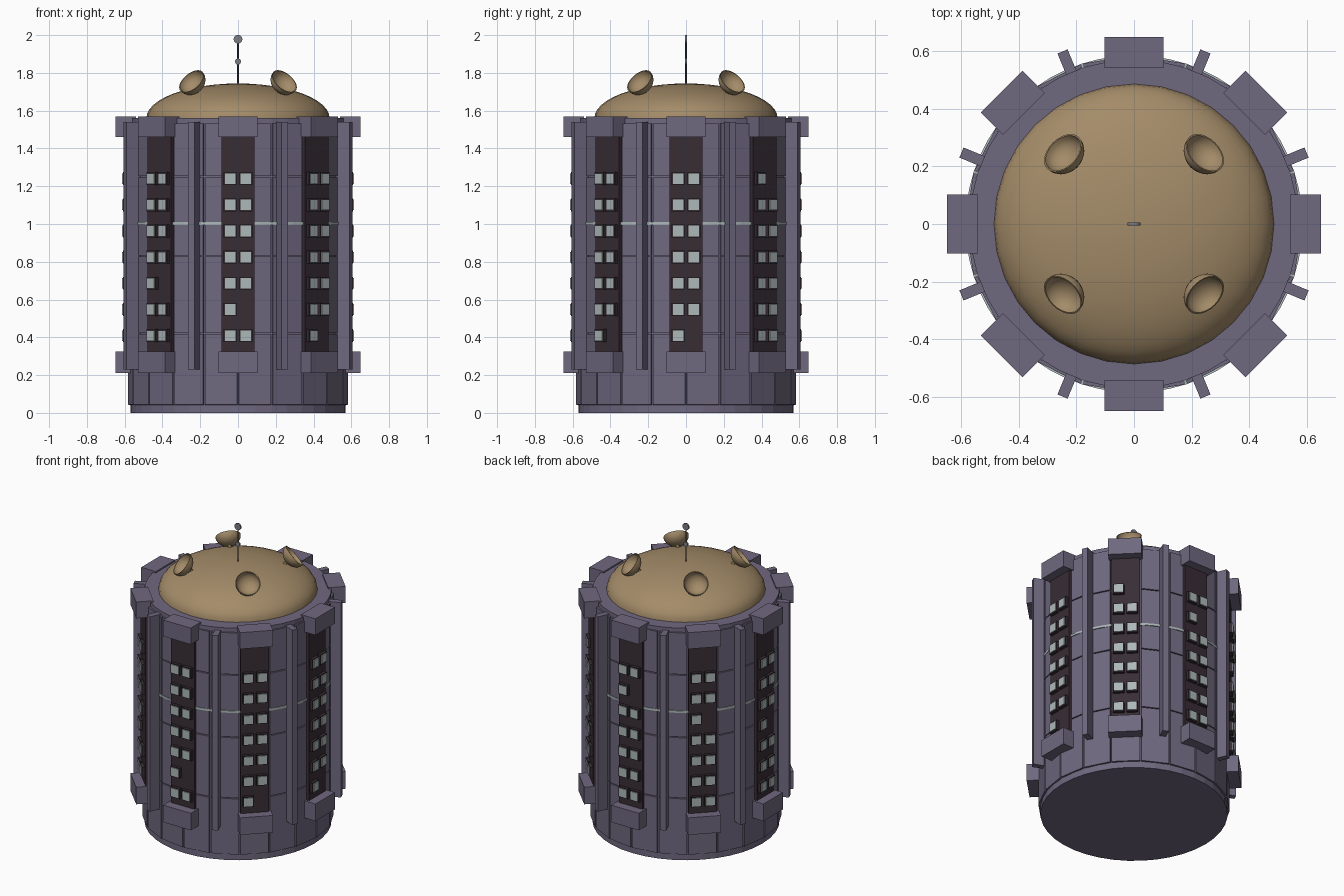
import bpy, bmesh
from math import cos, sin, pi, radians
from mathutils import Vector, Matrix

if "Cube" in bpy.data.objects:
    bpy.data.objects.remove(bpy.data.objects["Cube"], do_unlink=True)


def material(name, r, g, b):
    m = bpy.data.materials.new(name)
    m.use_nodes = True
    m.diffuse_color = (r, g, b, 1)
    m.node_tree.nodes["Principled BSDF"].inputs["Base Color"].default_value = (r, g, b, 1)
    return m


PURPLE = material("dusty purple", 0.16, 0.14, 0.215)
DARK = material("dark plum", 0.04, 0.026, 0.035)
PANE = material("pale window grey", 0.42, 0.48, 0.48)
TAN = material("dome tan", 0.37, 0.26, 0.14)
MAST = material("mast slate", 0.05, 0.055, 0.075)
DISC = material("disc grey", 0.2, 0.21, 0.24)


def finish(name, bm, mat, smooth=False):
    bmesh.ops.recalc_face_normals(bm, faces=bm.faces)
    mesh = bpy.data.meshes.new(name)
    bm.to_mesh(mesh)
    bm.free()
    mesh.materials.append(mat)
    ob = bpy.data.objects.new(name, mesh)
    bpy.context.collection.objects.link(ob)
    if smooth:
        bpy.ops.object.select_all(action='DESELECT')
        ob.select_set(True)
        bpy.context.view_layer.objects.active = ob
        bpy.ops.object.shade_smooth_by_angle(angle=radians(40))
    return ob


def add_box(bm, angle, r0, r1, t, width, z0, z1):
    """Box from radius r0 to r1, offset t along the wall, turned to an angle."""
    place = (Matrix.Rotation(angle, 4, 'Z')
             @ Matrix.Translation(((r0 + r1) / 2, t, (z0 + z1) / 2))
             @ Matrix.Diagonal((r1 - r0, width, z1 - z0, 1)))
    bmesh.ops.create_cube(bm, size=1, matrix=place)


def add_lathe(bm, profile, segments, place=Matrix()):
    """Spin a (radius, height) profile around the z axis."""
    verts = [bm.verts.new((r, 0, z)) for r, z in profile]
    edges = [bm.edges.new(pair) for pair in zip(verts, verts[1:])]
    bmesh.ops.spin(bm, geom=verts + edges, axis=(0, 0, 1), cent=(0, 0, 0),
                   angle=2 * pi, steps=segments, use_merge=False)
    new = [v for v in bm.verts if v.index == -1 or not v.tag]
    bmesh.ops.remove_doubles(bm, verts=new, dist=0.0001)
    fresh = [v for v in bm.verts if not v.tag]
    bmesh.ops.transform(bm, matrix=place, verts=fresh)
    for v in bm.verts:
        v.tag = True


def lathe(name, profile, segments, mat, smooth=False):
    bm = bmesh.new()
    add_lathe(bm, profile, segments)
    return finish(name, bm, mat, smooth)


# Twenty-sided wall with raised panels separated by grooves
bm = bmesh.new()
levels = [0.04, 0.42, 0.83, 1.25, 1.535]
rings = [[bm.verts.new((0.572 * cos(i * pi / 10 + pi / 2), 0.572 * sin(i * pi / 10 + pi / 2), z))
          for i in range(20)] for z in levels]
for low, high in zip(rings, rings[1:]):
    for i in range(20):
        j = (i + 1) % 20
        bm.faces.new((low[i], low[j], high[j], high[i]))
bmesh.ops.recalc_face_normals(bm, faces=bm.faces)
panels = bm.faces[:]
bmesh.ops.inset_individual(bm, faces=panels, thickness=0.004, depth=0)
bmesh.ops.inset_individual(bm, faces=panels, thickness=0.0005, depth=0.012)
finish("wall_panels", bm, PURPLE)

# Foot and top rim
lathe("foot", [(0, 0), (0.57, 0), (0.57, 0.042), (0, 0.042)], 40, PURPLE)
lathe("top_rim", [(0, 1.525), (0.57, 1.525), (0.57, 1.56), (0, 1.56)], 40, PURPLE)

# Pale band round the middle
lathe("light_band", [(0.56, 0.996), (0.584, 0.996), (0.584, 1.01), (0.56, 1.01), (0.56, 0.996)],
      60, PANE)

# Repeated parts around the wall
fins, brackets, strips, frames, panes = (bmesh.new() for _ in range(5))
for i in range(8):
    a = i * pi / 4
    add_box(fins, a + pi / 8, 0.54, 0.647, 0, 0.038, 0.23, 1.54)
    for z0, z1 in ((0.21, 0.325), (1.46, 1.57)):
        add_box(brackets, a, 0.54, 0.648, 0, 0.205, z0, z1)
    add_box(strips, a, 0.54, 0.589, 0, 0.175, 0.31, 1.47)
    missing = i if i else 7
    for row in range(1, 8):
        z = 1.24 - (row - 1) * 0.1385
        for t in (-0.042, 0.042):
            if t > 0 and row == missing:
                continue
            add_box(frames, a, 0.58, 0.608, t, 0.068, z - 0.034, z + 0.034)
            add_box(panes, a, 0.60, 0.614, t, 0.056, z - 0.028, z + 0.028)
finish("fins", fins, PURPLE)
finish("brackets", brackets, PURPLE)
finish("window_strips", strips, DARK)
finish("window_frames", frames, DARK)
finish("window_panes", panes, PANE)

# Flattened dome
dome = [(0.485 * cos(k * pi / 24), 1.56 + 0.184 * sin(k * pi / 24)) for k in range(12)]
lathe("dome", dome + [(0, 1.744)], 32, TAN, True)

# Four outward-facing dishes on short stems
bm = bmesh.new()
outer = [(0.078 * sin(k * pi / 12), -0.064 * cos(k * pi / 12)) for k in range(7)]
inner = [(r * 0.93, z * 0.9) for r, z in reversed(outer)]
for i in range(4):
    a = pi / 4 + i * pi / 2
    facing = Vector((cos(a) * cos(0.7), sin(a) * cos(0.7), sin(0.7)))
    centre = Vector((0.348 * cos(a), 0.348 * sin(a), 1.755))
    place = Matrix.Translation(centre) @ facing.to_track_quat('Z', 'Y').to_matrix().to_4x4()
    add_lathe(bm, outer + inner, 24, place)
    add_lathe(bm, [(0.012, -0.1), (0.012, -0.06)], 8, place)
finish("dishes", bm, TAN, True)

# Mast with two thin upright discs
lathe("mast", [(0, 1.72), (0.004, 1.72), (0.004, 2.0), (0, 2.0)], 8, MAST)
bm = bmesh.new()
for z, r in ((1.86, 0.016), (1.978, 0.023)):
    place = Matrix.Translation((0, 0, z)) @ Matrix.Rotation(pi / 2, 4, 'X')
    bmesh.ops.create_cone(bm, cap_ends=True, segments=20, radius1=r, radius2=r,
                          depth=0.009, matrix=place)
finish("mast_discs", bm, DISC)
